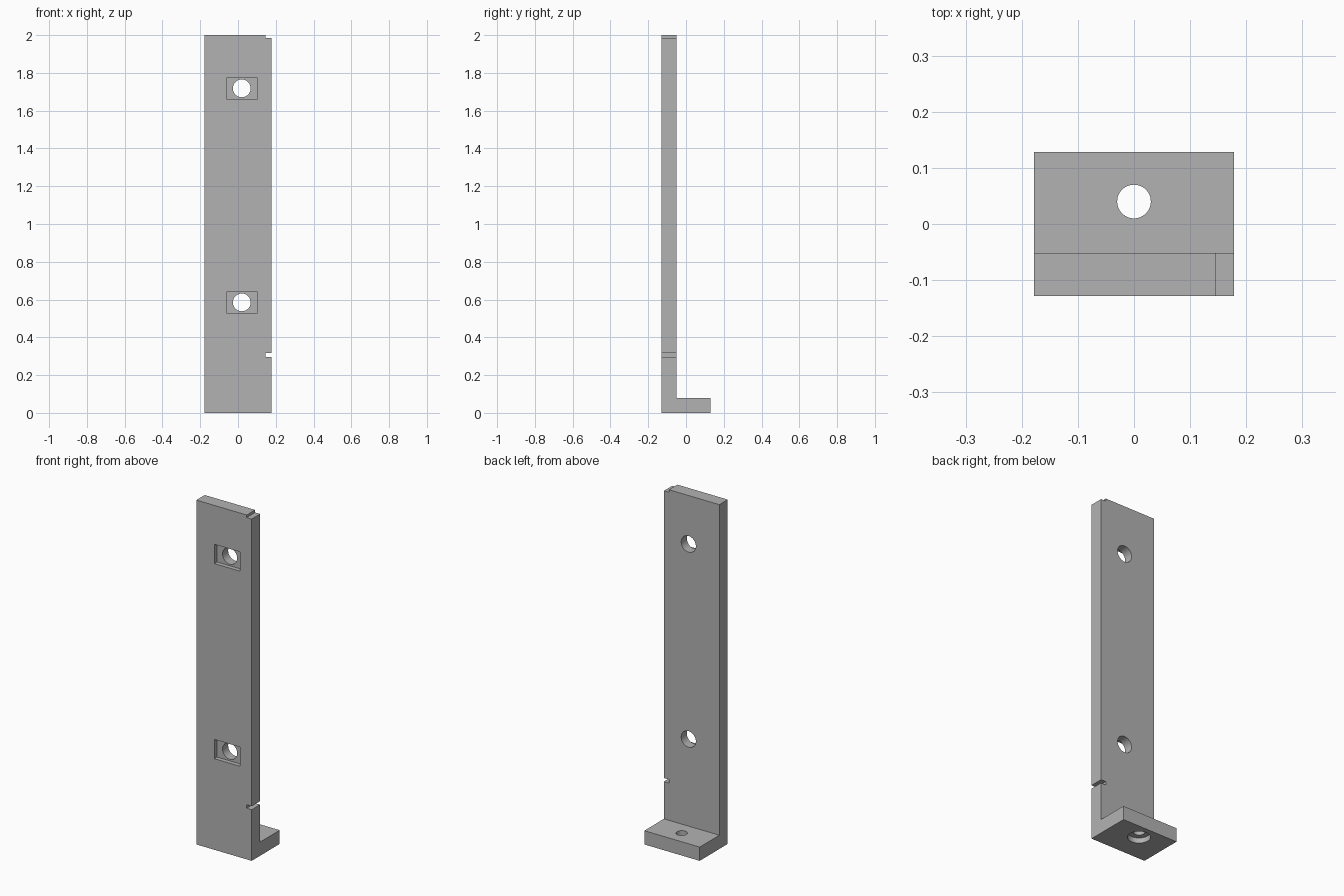
import bpy
import math

cube = bpy.data.objects.get("Cube")
if cube:
    bpy.data.objects.remove(cube, do_unlink=True)

W, D, H = 0.178, 0.1285, 2.0      # half width, half depth, height
BACK = -0.0515                    # rear face of the upright
FOOT = 0.08                       # foot thickness

# Plain grey finish
grey = bpy.data.materials.new("grey_metal")
grey.use_nodes = True
colour = (0.45, 0.45, 0.45, 1)
grey.diffuse_color = colour
grey.node_tree.nodes["Principled BSDF"].inputs["Base Color"].default_value = colour

# L-shaped bracket: side profile extruded across the width
profile = [(-D, 0), (D, 0), (D, FOOT), (BACK, FOOT), (BACK, H), (-D, H)]
n = len(profile)
verts = [(x, y, z) for x in (-W, W) for y, z in profile]
faces = [list(range(n))[::-1], list(range(n, 2 * n))]
faces += [(i, (i + 1) % n, (i + 1) % n + n, i + n) for i in range(n)]
mesh = bpy.data.meshes.new("bracket")
mesh.from_pydata(verts, [], faces)
mesh.materials.append(grey)
bracket = bpy.data.objects.new("bracket", mesh)
bpy.context.collection.objects.link(bracket)


def cut(cutter):
    """Subtract a cutter from the bracket and discard it."""
    cutter.hide_render = True
    cutter.data.materials.append(grey)
    bpy.ops.object.select_all(action='DESELECT')
    bracket.select_set(True)
    bpy.context.view_layer.objects.active = bracket
    mod = bracket.modifiers.new("cut", 'BOOLEAN')
    mod.operation = 'DIFFERENCE'
    mod.solver = 'EXACT'
    mod.object = cutter
    bpy.ops.object.modifier_apply(modifier=mod.name)
    bpy.data.objects.remove(cutter, do_unlink=True)


def cut_box(low, high):
    centre = [(a + b) / 2 for a, b in zip(low, high)]
    bpy.ops.mesh.primitive_cube_add(size=1, location=centre)
    box = bpy.context.object
    box.scale = [b - a for a, b in zip(low, high)]
    bpy.context.view_layer.update()
    cut(box)


def cut_hole(centre, radius, depth, tilt=0):
    bpy.ops.mesh.primitive_cylinder_add(vertices=48, radius=radius, depth=depth,
                                        location=centre, rotation=(tilt, 0, 0))
    cut(bpy.context.object)


# Two bolt holes with shallow rectangular pockets in the front
for z in (0.585, 1.718):
    cut_box((-0.062, -0.2, z - 0.056), (0.102, -D + 0.025, z + 0.056))
    cut_hole((0.02, -0.09, z), 0.047, 0.2, math.pi / 2)

# Edge slot and top corner step on the left side
for low, high in ((0.297, 0.317), (1.985, 2.1)):
    cut_box((0.146, -0.2, low), (0.3, 0, high))

# Foot bolt hole, counterbored from below
cut_hole((0, 0.04, 0.04), 0.03, 0.2)
cut_hole((0, 0.04, 0), 0.06, 0.06)

# Smooth the bores, keep all edges crisp
bracket.select_set(True)
bpy.context.view_layer.objects.active = bracket
bpy.ops.object.shade_smooth_by_angle(angle=math.radians(30))
